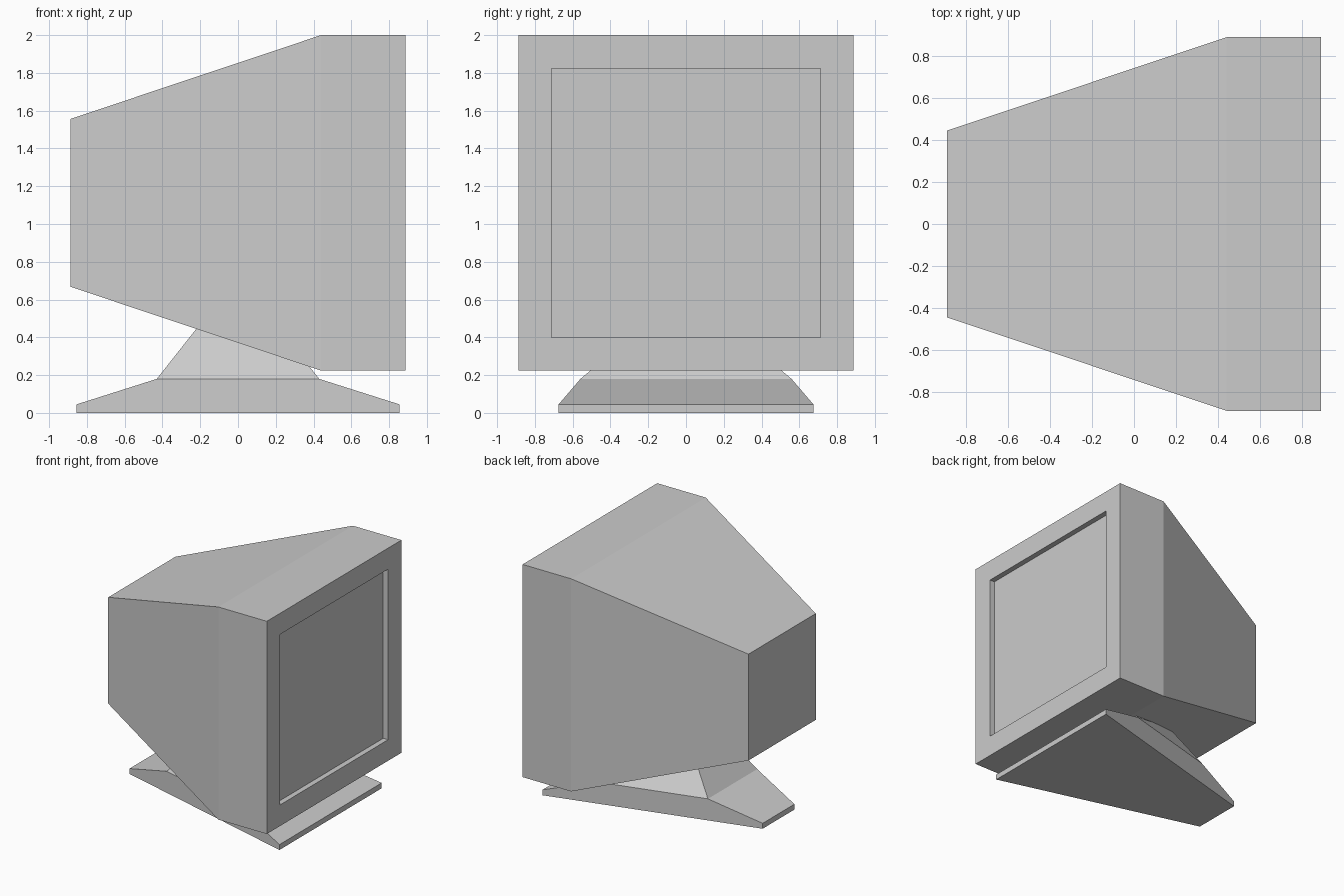
import bpy
import bmesh

default_cube = bpy.data.objects.get("Cube")
if default_cube:
    bpy.data.objects.remove(default_cube, do_unlink=True)

# Single grey plastic
plastic = bpy.data.materials.new("grey_plastic")
plastic.use_nodes = True
grey = (0.6, 0.6, 0.6, 1)
plastic.diffuse_color = grey
plastic.node_tree.nodes["Principled BSDF"].inputs["Base Color"].default_value = grey


def loft(name, rings):
    """Bridge successive four-cornered rings and cap both ends."""
    bm = bmesh.new()
    loops = [[bm.verts.new(co) for co in ring] for ring in rings]
    for a, b in zip(loops, loops[1:]):
        for i in range(4):
            j = (i + 1) % 4
            bm.faces.new((a[i], a[j], b[j], b[i]))
    bm.faces.new(loops[0][::-1])
    bm.faces.new(loops[-1])
    bmesh.ops.recalc_face_normals(bm, faces=bm.faces)
    mesh = bpy.data.meshes.new(name)
    bm.to_mesh(mesh)
    bm.free()
    mesh.materials.append(plastic)
    obj = bpy.data.objects.new(name, mesh)
    bpy.context.collection.objects.link(obj)
    return obj


def upright(x, half, low, high):
    """Rectangle across the x axis."""
    return [(x, -half, low), (x, half, low), (x, half, high), (x, -half, high)]


# Housing: tapered back, square front, then a recessed screen
MID = 1.112
sections = [(-0.888, 0.444), (0.44, 0.888), (0.888, 0.888),
            (0.888, 0.712), (0.843, 0.712)]
loft("monitor_housing", [upright(x, h, MID - h, MID + h) for x, h in sections])


# Foot: plan narrows towards the back, top slopes down at both ends
def foot_half(x):
    return 0.442 + 0.272 * x


loft("foot", [upright(x, foot_half(x), 0, top) for x, top in
              [(-0.855, 0.045), (-0.43, 0.18), (0.43, 0.18), (0.855, 0.045)]])


# Neck: rises from the foot to a small square inside the housing
def level(z, x, back, front):
    return [(-x, -back, z), (x, -front, z), (x, front, z), (-x, back, z)]


loft("neck", [level(0.18, 0.43, foot_half(-0.43), foot_half(0.43)),
              level(0.48, 0.193, 0.195, 0.2)])
